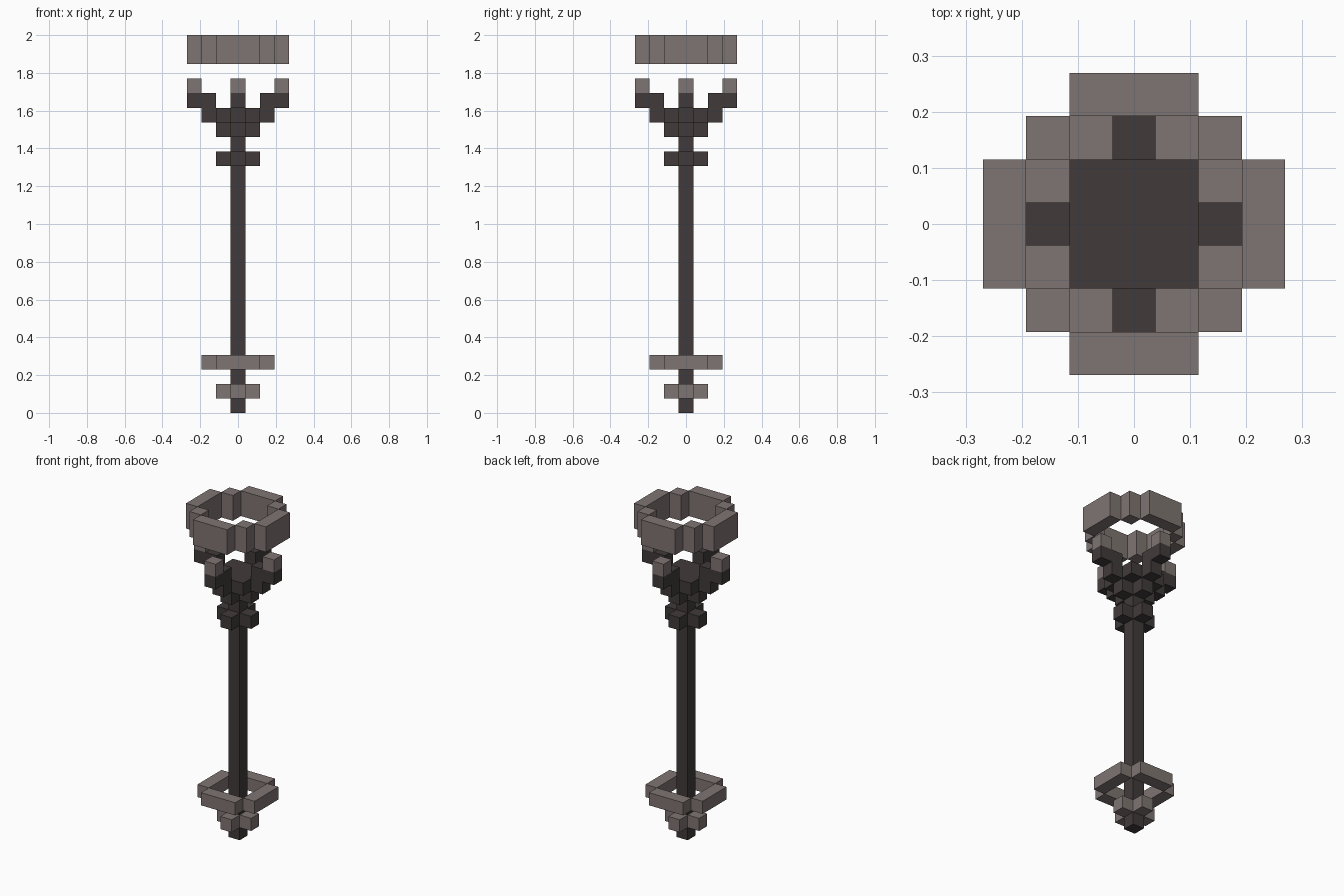
import bpy
import bmesh
from mathutils import Matrix, Vector
from math import pi

cube = bpy.data.objects.get("Cube")
if cube:
    bpy.data.objects.remove(cube, do_unlink=True)

U = 2 / 26  # edge of one block


def material(name, color):
    mat = bpy.data.materials.new(name)
    mat.use_nodes = True
    mat.diffuse_color = color
    bsdf = mat.node_tree.nodes["Principled BSDF"]
    bsdf.inputs["Base Color"].default_value = color
    bsdf.inputs["Roughness"].default_value = 0.9
    return mat


dark = material("dark iron", (0.053, 0.043, 0.042, 1))
light = material("grey stone", (0.212, 0.178, 0.168, 1))


def part(name, mat, low, high, turns=1):
    """Box between two corners in block units, repeated around the z axis."""
    low, high = Vector(low), Vector(high)
    bm = bmesh.new()
    for i in range(turns):
        place = (Matrix.Scale(U, 4) @ Matrix.Rotation(i * pi / 2, 4, "Z")
                 @ Matrix.Translation((low + high) / 2)
                 @ Matrix.Diagonal((*(high - low), 1)))
        bmesh.ops.create_cube(bm, size=1, matrix=place)
    mesh = bpy.data.meshes.new(name)
    bm.to_mesh(mesh)
    bm.free()
    mesh.materials.append(mat)
    obj = bpy.data.objects.new(name, mesh)
    bpy.context.collection.objects.link(obj)
    return obj


# Shaft
part("shaft", dark, (-.5, -.5, 0), (.5, .5, 20))

# Foot: small cross and an open square ring
part("foot_cross", light, (.5, -.5, 1), (1.5, .5, 2), 4)
part("foot_ring", light, (1.5, -1.5, 3), (2.5, 1.5, 4), 4)

# Collar and stepped base of the head
part("collar", dark, (.5, -.5, 17), (1.5, .5, 18), 4)
part("head_cross", dark, (.5, -.5, 19), (1.5, .5, 20), 4)
part("head_block", dark, (-1.5, -1.5, 20), (1.5, 1.5, 21))

# Four prongs with pale tips
part("prong_root", dark, (1.5, -.5, 20), (2.5, .5, 21), 4)
part("prong_arm", dark, (1.5, -.5, 21), (3.5, .5, 22), 4)
part("prong_tip", light, (2.5, -.5, 22), (3.5, .5, 23), 4)

# Floating crown ring
part("crown_side", light, (2.5, -1.5, 24), (3.5, 1.5, 26), 4)
part("crown_corner", light, (1.5, 1.5, 24), (2.5, 2.5, 26), 4)
